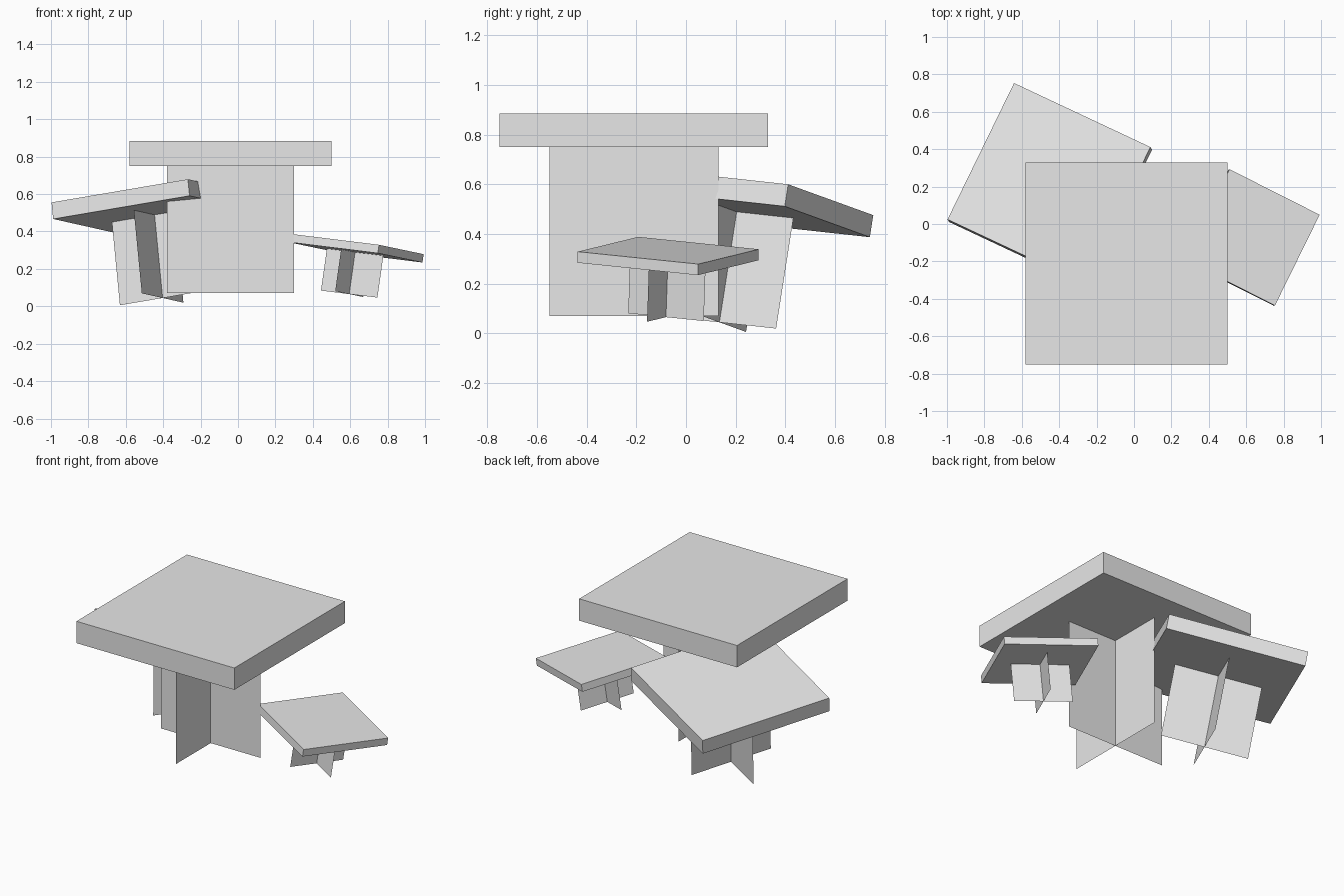
import bpy
from mathutils import Matrix, Vector

if "Cube" in bpy.data.objects:
    bpy.data.objects.remove(bpy.data.objects["Cube"], do_unlink=True)

# One plain grey for everything
grey = bpy.data.materials.new("light_grey")
grey.use_nodes = True
colour = (0.8, 0.8, 0.8, 1)
grey.diffuse_color = colour
grey.node_tree.nodes["Principled BSDF"].inputs["Base Color"].default_value = colour


def add_part(name, verts, faces, matrix):
    mesh = bpy.data.meshes.new(name)
    mesh.from_pydata(verts, [], faces)
    mesh.materials.append(grey)
    obj = bpy.data.objects.new(name, mesh)
    bpy.context.collection.objects.link(obj)
    obj.matrix_world = matrix


def mushroom(name, joint, side, thick, stem_width, stem_height, x_dir, y_dir):
    """Square cap on two crossed stem sheets; joint is where they meet."""
    x = Vector(x_dir).normalized()
    z = x.cross(Vector(y_dir)).normalized()
    frame = Matrix((x, z.cross(x), z)).transposed().to_4x4()
    frame.translation = joint

    # Cap slab
    bpy.ops.mesh.primitive_cube_add(size=1)
    cap = bpy.context.object
    cap.name = name + "_cap"
    cap.data.transform(Matrix.Translation((0, 0, thick / 2))
                       @ Matrix.Diagonal((side, side, thick, 1)))
    cap.data.materials.append(grey)
    cap.matrix_world = frame

    # Crossed stem sheets
    w, h = stem_width / 2, stem_height
    sheet = [(-w, 0, -h), (w, 0, -h), (w, 0, 0), (-w, 0, 0)]
    add_part(name + "_stem_across", sheet, [(0, 1, 2, 3)], frame)
    add_part(name + "_stem_along", [(y, px, pz) for px, y, pz in sheet],
             [(0, 1, 2, 3)], frame)


mushroom("large_mushroom", (-0.04, -0.21, 0.75), 1.08, 0.135, 0.68, 0.68,
         (1, 0, 0), (0, 1, 0))
mushroom("medium_mushroom", (-0.446, 0.204, 0.489), 0.815, 0.09, 0.51, 0.452,
         (0.735, -0.345, 0.125), (0.355, 0.73, -0.08))
mushroom("small_mushroom", (0.626, -0.073, 0.289), 0.543, 0.045, 0.34, 0.226,
         (0.485, -0.245, -0.06), (0.24, 0.482, -0.05))
